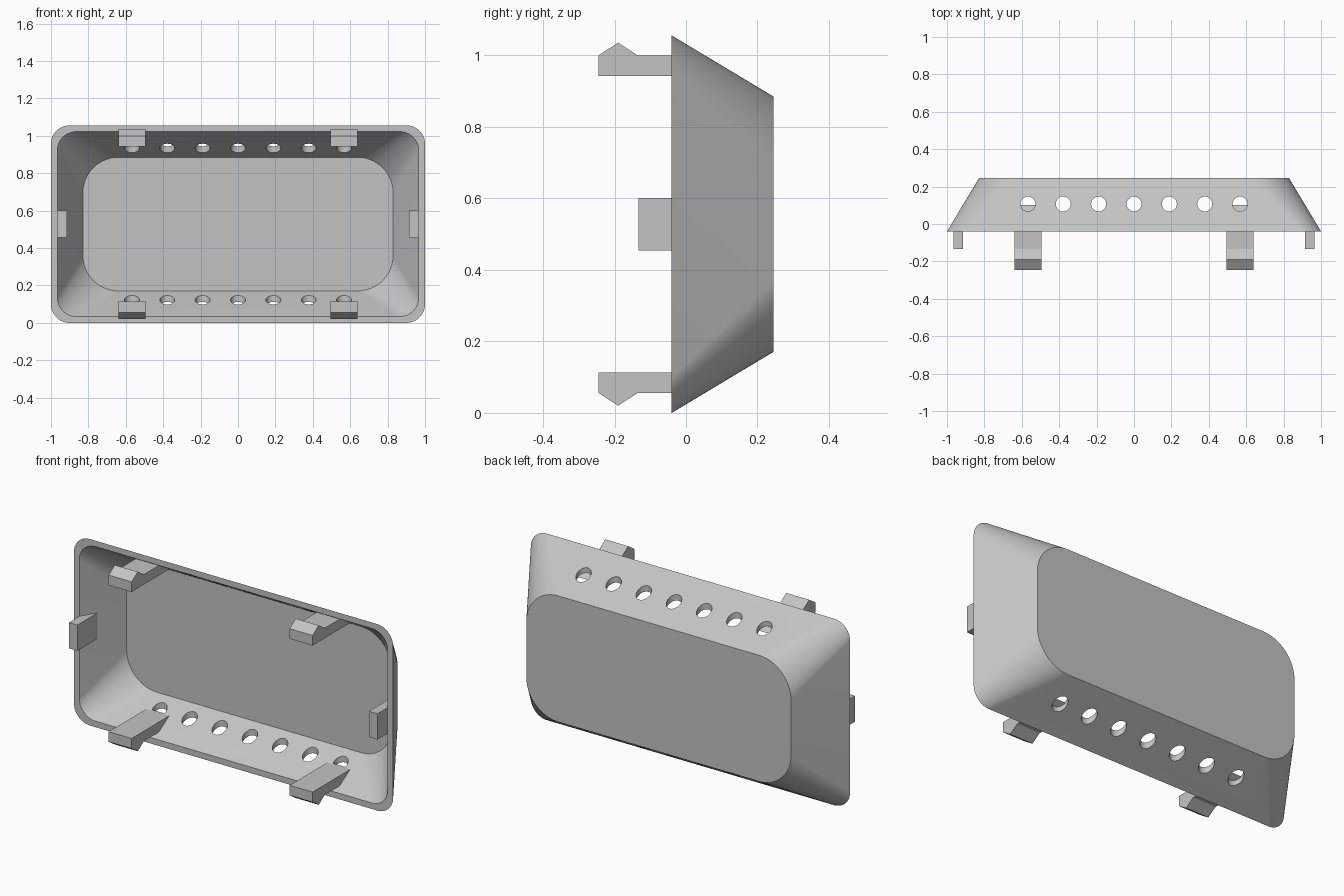
import bpy, bmesh
from math import sin, cos, pi, radians
from mathutils import Matrix

if "Cube" in bpy.data.objects:
    bpy.data.objects.remove(bpy.data.objects["Cube"])

HEIGHT = 1.056
MID = HEIGHT / 2
FRONT, BACK, FLOOR = -0.04, 0.245, 0.188
SLOPE = 0.6      # inward lean of the walls per unit of depth
WALL = 0.034     # wall thickness at the rim

grey = bpy.data.materials.new("grey plastic")
grey.use_nodes = True
grey.diffuse_color = (0.55, 0.55, 0.55, 1)
grey.node_tree.nodes["Principled BSDF"].inputs["Base Color"].default_value = grey.diffuse_color


def make_object(name, bm):
    bmesh.ops.recalc_face_normals(bm, faces=bm.faces)
    mesh = bpy.data.meshes.new(name)
    bm.to_mesh(mesh)
    bm.free()
    mesh.materials.append(grey)
    obj = bpy.data.objects.new(name, mesh)
    bpy.context.collection.objects.link(obj)
    return obj


def rounded_ring(bm, y, inset, radius, steps=20):
    """Rounded rectangle standing at depth y."""
    w, h = 1 - inset - radius, MID - inset - radius
    ring = []
    for corner, (sx, sz) in enumerate([(1, 1), (-1, 1), (-1, -1), (1, -1)]):
        for i in range(steps + 1):
            a = (corner + i / steps) * pi / 2
            ring.append(bm.verts.new((sx * w + radius * cos(a), y,
                                      MID + sz * h + radius * sin(a))))
    return ring


def extrude_profile(name, points, vector):
    """Prism made from a flat outline."""
    bm = bmesh.new()
    face = bm.faces.new([bm.verts.new(p) for p in points])
    moved = bmesh.ops.extrude_face_region(bm, geom=[face])["geom"]
    bmesh.ops.translate(bm, vec=vector,
                        verts=[v for v in moved if isinstance(v, bmesh.types.BMVert)])
    return make_object(name, bm)


# Hollow tray with sloping walls
bm = bmesh.new()
rings = [rounded_ring(bm, BACK, SLOPE * (BACK - FRONT), 0.2),
         rounded_ring(bm, FRONT, 0, 0.1),
         rounded_ring(bm, FRONT, WALL, 0.1),
         rounded_ring(bm, FLOOR, WALL + SLOPE * (FLOOR - FRONT), 0.19)]
for a, b in zip(rings, rings[1:]):
    for i in range(len(a)):
        j = (i + 1) % len(a)
        bm.faces.new((a[i], a[j], b[j], b[i]))
bm.faces.new(rings[0])
bm.faces.new(rings[-1])
tray = make_object("tray", bm)

# Row of vent holes through the top and bottom walls
bm = bmesh.new()
for i in range(-3, 4):
    bmesh.ops.create_cone(bm, cap_ends=True, segments=32, radius1=0.04, radius2=0.04,
                          depth=2, matrix=Matrix.Translation((i * 0.189, 0.107, MID)))
cutter = make_object("vent_cutter", bm)
cutter.hide_render = True
mod = tray.modifiers.new("vents", "BOOLEAN")
mod.operation, mod.solver, mod.object = "DIFFERENCE", "EXACT", cutter
bpy.context.view_layer.objects.active = tray
bpy.ops.object.modifier_apply(modifier=mod.name)
bpy.data.objects.remove(cutter)


def wall_depth(inset):
    """Depth at which the inner wall reaches an inset, sunk in slightly."""
    return FRONT + (inset - WALL) / SLOPE + 0.01


# Snap clips with a pointed catch, at the top and bottom
outline = [(-0.245, 0.056), (-0.19, 0.02), (-0.135, 0.056),
           (wall_depth(0.056), 0.056), (wall_depth(0.113), 0.113), (-0.245, 0.113)]
for level in ("bottom", "top"):
    for side, x in (("left", 0.567), ("right", -0.567)):
        pts = [(x - 0.072, y, d if level == "bottom" else HEIGHT - d) for y, d in outline]
        extrude_profile(f"{level}_{side}_clip", pts, (0.144, 0, 0))

# Locating tabs on the two ends
outline = [(-0.133, 0.034), (FRONT + 0.01, 0.034), (wall_depth(0.087), 0.087), (-0.133, 0.087)]
for side, s in (("left", 1), ("right", -1)):
    pts = [(s * (1 - d), y, MID - 0.073) for y, d in outline]
    extrude_profile(f"{side}_tab", pts, (0, 0, 0.146))

# Smooth the rounded corners and holes only
bpy.ops.object.select_all(action="DESELECT")
tray.select_set(True)
bpy.context.view_layer.objects.active = tray
bpy.ops.object.shade_smooth_by_angle(angle=radians(20))
